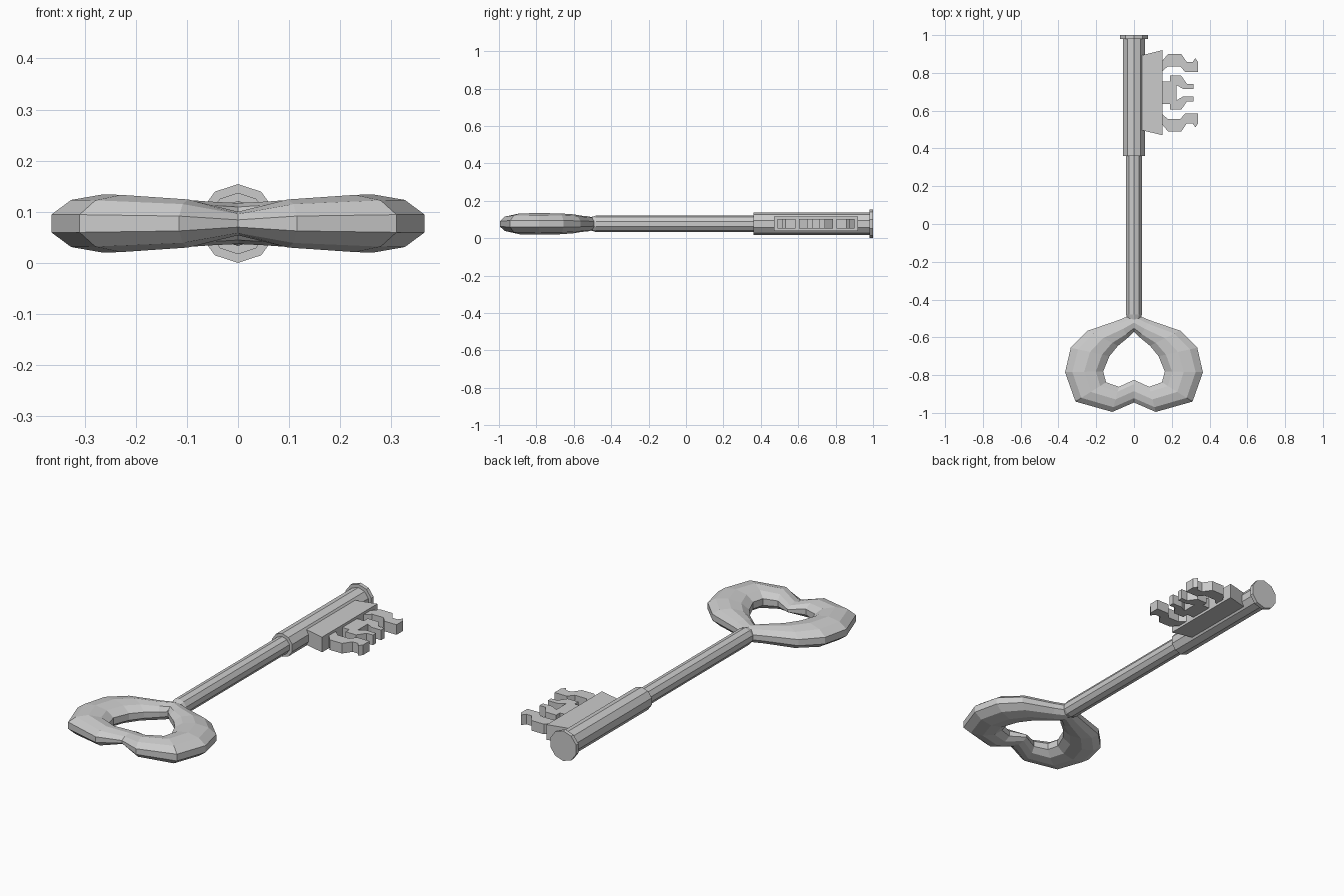
import bpy, bmesh, math

if "Cube" in bpy.data.objects:
    bpy.data.objects.remove(bpy.data.objects["Cube"])

ZC = 0.077   # height of the key's centre plane
SIDES = 10


def finish(name, bm):
    bmesh.ops.recalc_face_normals(bm, faces=bm.faces)
    mesh = bpy.data.meshes.new(name)
    bm.to_mesh(mesh)
    bm.free()
    obj = bpy.data.objects.new(name, mesh)
    bpy.context.collection.objects.link(obj)
    return obj


def bridge(bm, a, b):
    n = len(a)
    for i in range(n):
        j = (i + 1) % n
        bm.faces.new((a[i], a[j], b[j], b[i]))


def lathe(name, profile):
    """Ten-sided bar along y from (y, radius) pairs, corner at the top."""
    bm = bmesh.new()
    rings = []
    for y, r in profile:
        angles = [2 * math.pi * i / SIDES for i in range(SIDES)]
        rings.append([bm.verts.new((r * math.sin(a), y, ZC + r * math.cos(a))) for a in angles])
    for a, b in zip(rings, rings[1:]):
        bridge(bm, a, b)
    bm.faces.new(rings[0])
    bm.faces.new(rings[-1])
    return finish(name, bm)


def plate(name, outline, half):
    """Extruded flat outline centred on the key's plane."""
    bm = bmesh.new()
    low = [bm.verts.new((x, y, ZC - half)) for x, y in outline]
    high = [bm.verts.new((x, y, ZC + half)) for x, y in outline]
    bridge(bm, low, high)
    bm.faces.new(low)
    bm.faces.new(high)
    return finish(name, bm)


# Shaft, sleeve and end cap
lathe("shaft", [(-0.57, 0.018), (-0.48, 0.044), (0.37, 0.044)])
lathe("sleeve", [(0.36, 0.06), (0.985, 0.06)])
lathe("end_cap", [(0.98, 0.077), (1.0, 0.077)])

# Heart-shaped bow: outer point, inner point, half thickness at each station
half_bow = [
    (0, -0.475, 0, -0.57, 0.04),
    (0.085, -0.51, 0.03, -0.60, 0.043),
    (0.245, -0.565, 0.085, -0.645, 0.051),
    (0.335, -0.655, 0.13, -0.70, 0.056),
    (0.365, -0.785, 0.163, -0.78, 0.057),
    (0.31, -0.94, 0.148, -0.838, 0.056),
    (0.115, -0.995, 0.08, -0.862, 0.047),
    (0, -0.945, 0, -0.825, 0.023),
]
stations = half_bow + [(-a, b, -c, d, h) for a, b, c, d, h in half_bow[-2:0:-1]]
bm = bmesh.new()
rings = []
for ox, oy, ix, iy, h in stations:
    ring = []
    for i in range(SIDES):
        ang = math.radians(18 + 36 * i)
        t = 0.5 - 0.5 * math.cos(ang) / math.cos(math.radians(18))
        ring.append(bm.verts.new((ox + (ix - ox) * t, oy + (iy - oy) * t, ZC + h * math.sin(ang))))
    rings.append(ring)
for i, ring in enumerate(rings):
    bridge(bm, ring, rings[(i + 1) % len(rings)])
finish("heart_bow", bm)

# Bit: base plate and teeth, symmetric about y = MID
MID = 0.695
plate("bit_plate", [(0.04, 0.497), (0.15, 0.47), (0.15, 0.92), (0.04, 0.893)], 0.039)
tooth = [(0.14, 0.852), (0.18, 0.90), (0.25, 0.90), (0.28, 0.857), (0.31, 0.857), (0.325, 0.878),
         (0.34, 0.857), (0.34, 0.805), (0.27, 0.805), (0.245, 0.835), (0.18, 0.835), (0.14, 0.80)]
plate("outer_tooth_far", tooth, 0.026)
plate("outer_tooth_near", [(x, 2 * MID - y) for x, y in tooth], 0.026)
half_fork = [(0.14, 0.755), (0.19, 0.755), (0.19, 0.785), (0.25, 0.785), (0.28, 0.742),
             (0.315, 0.742), (0.315, 0.715), (0.26, 0.715), (0.225, 0.735)]
plate("middle_tooth", half_fork + [(x, 2 * MID - y) for x, y in reversed(half_fork)], 0.026)
